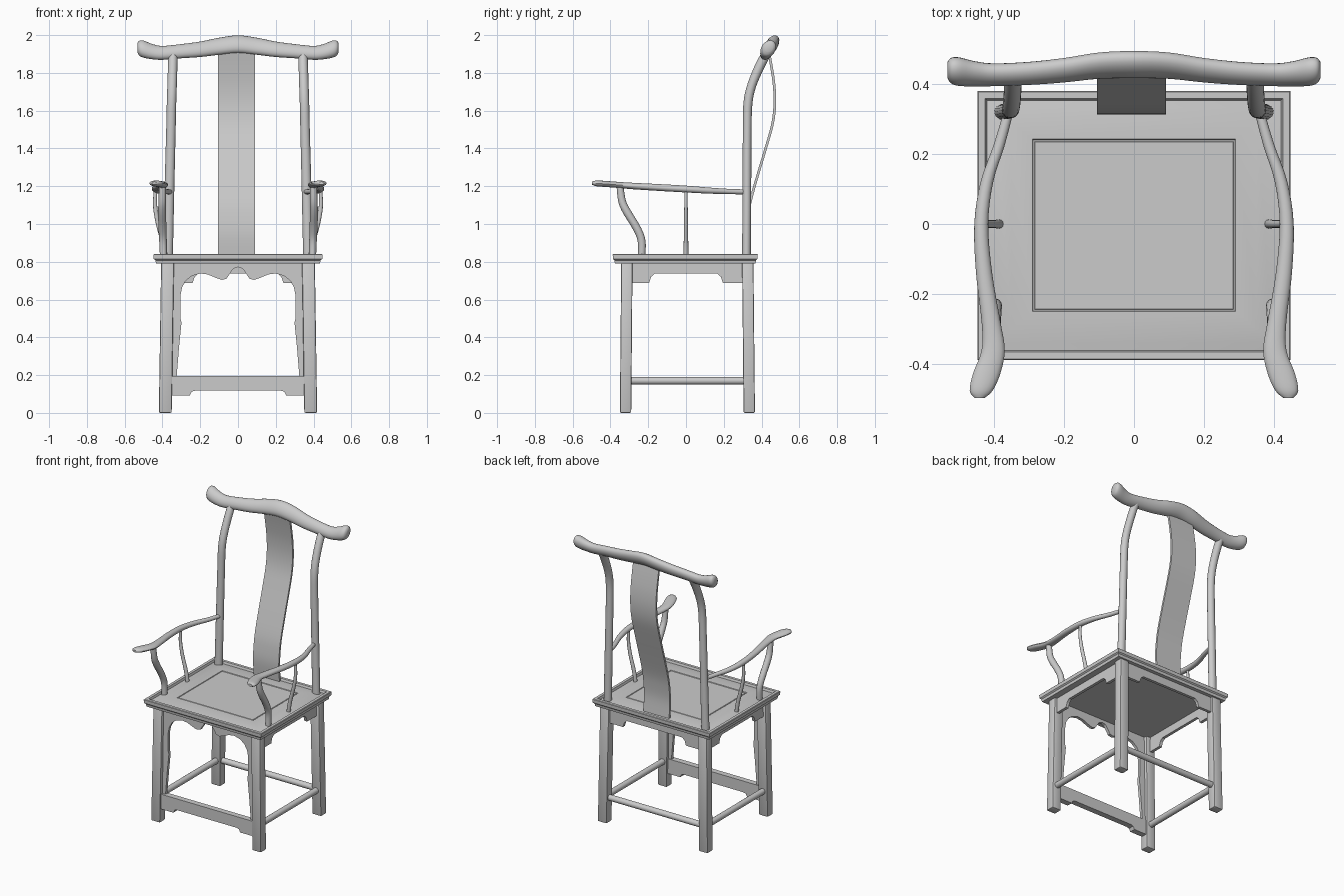
import bpy, bmesh, math
from mathutils import Vector

wood = bpy.data.materials.new("grey wood")
wood.diffuse_color = (0.6, 0.6, 0.6, 1)


def finish(name, bm, angle=40, bevel=0):
    """Turn a bmesh into a named object, smooth except at sharp edges."""
    bmesh.ops.recalc_face_normals(bm, faces=bm.faces)
    if bevel:
        bmesh.ops.bevel(bm, geom=list(bm.edges), offset=bevel, segments=2,
                        profile=0.5, affect='EDGES')
    me = bpy.data.meshes.new(name)
    bm.to_mesh(me)
    bm.free()
    me.materials.append(wood)
    me.shade_smooth()
    me.set_sharp_from_angle(angle=math.radians(angle))
    ob = bpy.data.objects.new(name, me)
    bpy.context.collection.objects.link(ob)
    return ob


def smooth_path(pts, steps):
    """Catmull-Rom resampling of (x, y, z, ru, rv) rows."""
    out = []
    for i in range(len(pts) - 1):
        p0, p1 = pts[max(i - 1, 0)], pts[i]
        p2, p3 = pts[i + 1], pts[min(i + 2, len(pts) - 1)]
        for s in range(steps):
            t = s / steps
            out.append([0.5 * (2 * b + (c - a) * t + (2 * a - 5 * b + 4 * c - d) * t * t
                               + (3 * b - a - 3 * c + d) * t ** 3)
                        for a, b, c, d in zip(p0, p1, p2, p3)])
    return out + [list(pts[-1])]


def loft(name, pts, u=(1, 0, 0), v=(0, 1, 0), sides=16, steps=4, side=1, bevel=0):
    """Sweep an ellipse (or a rectangle when sides == 4) along a path."""
    bm = bmesh.new()
    u, v = Vector(u), Vector(v)
    k, off = (math.sqrt(2), math.pi / 4) if sides == 4 else (1, 0)
    rings = []
    for x, y, z, ru, rv in smooth_path(pts, steps):
        ring = []
        for i in range(sides):
            a = off + 2 * math.pi * i / sides
            p = Vector((x, y, z)) + u * (ru * k * math.cos(a)) + v * (rv * k * math.sin(a))
            ring.append(bm.verts.new((p.x * side, p.y, p.z)))
        rings.append(ring)
    for r, q in zip(rings, rings[1:]):
        for i in range(sides):
            j = (i + 1) % sides
            bm.faces.new((r[i], r[j], q[j], q[i]))
    bm.faces.new(rings[0])
    bm.faces.new(rings[-1])
    return finish(name, bm, 40, bevel)


def board(name, outline, pos, thick, along_y=False):
    """Extrude a flat outline of (horizontal, z) points into a board."""
    bm = bmesh.new()
    def place(h, z):
        return (pos - thick / 2, h, z) if along_y else (h, pos - thick / 2, z)
    face = bm.faces.new([bm.verts.new(place(h, z)) for h, z in outline])
    ext = bmesh.ops.extrude_face_region(bm, geom=[face])
    verts = [g for g in ext['geom'] if isinstance(g, bmesh.types.BMVert)]
    bmesh.ops.translate(bm, verts=verts, vec=(thick, 0, 0) if along_y else (0, thick, 0))
    return finish(name, bm, 30)


# Seat: moulded edge, raised rim, soft frame and inset panel
bm = bmesh.new()
rings = []
for hx, hy, z in [(0.434, 0.372, 0.79), (0.437, 0.375, 0.808), (0.446, 0.383, 0.815),
                  (0.447, 0.384, 0.838), (0.444, 0.381, 0.841), (0.425, 0.362, 0.841),
                  (0.42, 0.357, 0.826), (0.395, 0.335, 0.832), (0.35, 0.295, 0.839),
                  (0.29, 0.246, 0.84), (0.288, 0.244, 0.836), (0.284, 0.24, 0.836),
                  (0.282, 0.238, 0.839)]:
    rings.append([bm.verts.new((sx * hx, -0.004 + sy * hy, z))
                  for sx, sy in ((-1, -1), (1, -1), (1, 1), (-1, 1))])
for r, q in zip(rings, rings[1:]):
    for i in range(4):
        j = (i + 1) % 4
        bm.faces.new((r[i], r[j], q[j], q[i]))
bm.faces.new(rings[0])
bm.faces.new(rings[-1])
finish("seat", bm, 30)

# Crest rail: tilted oval section, dipping then flaring at the ends
half = [(0, 0.455, 1.952, 0.052, 0.032), (0.1, 0.452, 1.941, 0.05, 0.031),
        (0.2, 0.439, 1.925, 0.045, 0.03), (0.3, 0.43, 1.915, 0.041, 0.029),
        (0.4, 0.426, 1.906, 0.04, 0.029), (0.455, 0.429, 1.913, 0.044, 0.032),
        (0.5, 0.435, 1.926, 0.049, 0.037), (0.523, 0.438, 1.931, 0.042, 0.033),
        (0.533, 0.44, 1.933, 0.024, 0.02)]
loft("crest_rail", [(-p[0], *p[1:]) for p in half[:0:-1]] + half,
     u=(0, 0.55, 0.835), v=(0, 0.835, -0.55), sides=20)

# Back splat: thin S-curved board
loft("back_splat", [(-0.007, y, z, 0.098, 0.007) for y, z in [
    (0.328, 0.835), (0.32, 0.94), (0.326, 1.03), (0.341, 1.12), (0.38, 1.26),
    (0.425, 1.41), (0.458, 1.53), (0.47, 1.63), (0.467, 1.73), (0.453, 1.83),
    (0.436, 1.92)]], sides=4)

for s, tag in ((-1, "left"), (1, "right")):
    # Legs: square, slightly splayed
    for end, y0, y1 in (("front", -0.32, -0.313), ("back", 0.335, 0.327)):
        loft(f"{end}_leg_{tag}", [(0.385, y0, 0, 0.034, 0.03), (0.373, y1, 0.795, 0.034, 0.03)],
             sides=4, steps=1, side=s, bevel=0.007)

    # Back posts
    loft(f"back_post_{tag}", [
        (0.372, 0.32, 0.82, 0.027, 0.023), (0.364, 0.322, 1.15, 0.026, 0.023),
        (0.355, 0.324, 1.5, 0.025, 0.023), (0.352, 0.328, 1.64, 0.025, 0.024),
        (0.349, 0.347, 1.73, 0.025, 0.025), (0.346, 0.388, 1.83, 0.025, 0.028),
        (0.344, 0.43, 1.91, 0.025, 0.029)], side=s)

    # Arms: narrow at the back, wide flat hand rest in front
    loft(f"arm_{tag}", [
        (0.357, 0.325, 1.17, 0.014, 0.013), (0.385, 0.225, 1.172, 0.016, 0.014),
        (0.42, 0.12, 1.177, 0.018, 0.016), (0.436, 0, 1.185, 0.02, 0.018),
        (0.428, -0.14, 1.193, 0.023, 0.018), (0.408, -0.28, 1.201, 0.027, 0.017),
        (0.402, -0.36, 1.207, 0.033, 0.016), (0.42, -0.425, 1.212, 0.039, 0.016),
        (0.436, -0.475, 1.215, 0.033, 0.015), (0.441, -0.497, 1.216, 0.014, 0.008)],
        v=(0, 0, 1), side=s)

    # Curved arm front posts
    loft(f"arm_front_post_{tag}", [
        (0.395, -0.235, 0.82, 0.018, 0.019), (0.397, -0.235, 0.91, 0.02, 0.021),
        (0.4, -0.262, 0.98, 0.021, 0.024), (0.402, -0.31, 1.06, 0.021, 0.025),
        (0.401, -0.338, 1.12, 0.02, 0.021), (0.4, -0.35, 1.205, 0.018, 0.018)], side=s)

    # Thin arm spindles
    loft(f"arm_spindle_{tag}", [
        (0.384, 0, 0.82, 0.013, 0.013), (0.396, 0, 0.9, 0.013, 0.012),
        (0.425, 0, 1.01, 0.012, 0.011), (0.439, 0, 1.1, 0.011, 0.009),
        (0.436, 0, 1.185, 0.009, 0.008)], sides=12, side=s)

    # Side stretchers and side aprons
    loft(f"side_stretcher_{tag}", [(0.382, -0.31, 0.17, 0.02, 0.02),
                                   (0.382, 0.32, 0.17, 0.02, 0.02)],
         v=(0, 0, 1), steps=1, side=s)
    board(f"side_apron_{tag}", [
        (-0.3, 0.795), (-0.3, 0.688), (-0.195, 0.688), (-0.185, 0.72), (-0.165, 0.737),
        (0.165, 0.737), (0.185, 0.72), (0.195, 0.688), (0.31, 0.688), (0.31, 0.795)],
        s * 0.38, 0.02, along_y=True)

# Back stretcher and back apron
loft("back_stretcher", [(-0.37, 0.333, 0.17, 0.02, 0.02), (0.37, 0.333, 0.17, 0.02, 0.02)],
     u=(0, 1, 0), v=(0, 0, 1), steps=1)
corner = [(0.36, 0.795), (0.36, 0.688), (0.24, 0.688), (0.23, 0.72), (0.21, 0.737)]
board("back_apron", corner + [(-x, z) for x, z in corner[::-1]], 0.333, 0.02)

# Front apron: arched opening with wavy top and side flanks
arch = [(0.365, 0.795), (0.365, 0.19), (0.325, 0.19), (0.312, 0.35), (0.299, 0.48),
        (0.305, 0.5), (0.305, 0.62), (0.296, 0.665), (0.276, 0.7), (0.245, 0.725),
        (0.2, 0.738), (0.16, 0.733), (0.11, 0.712), (0.085, 0.704), (0.06, 0.711),
        (0.045, 0.735), (0.025, 0.763)]
board("front_apron", arch + [(0, 0.772)] + [(-x, z) for x, z in arch[::-1]], -0.315, 0.02)

# Front foot rail with small corner brackets
foot = [(0.365, 0.195), (0.365, 0.093), (0.255, 0.093), (0.245, 0.113), (0.225, 0.118)]
board("front_foot_rail", foot + [(-x, z) for x, z in foot[::-1]], -0.32, 0.04)
